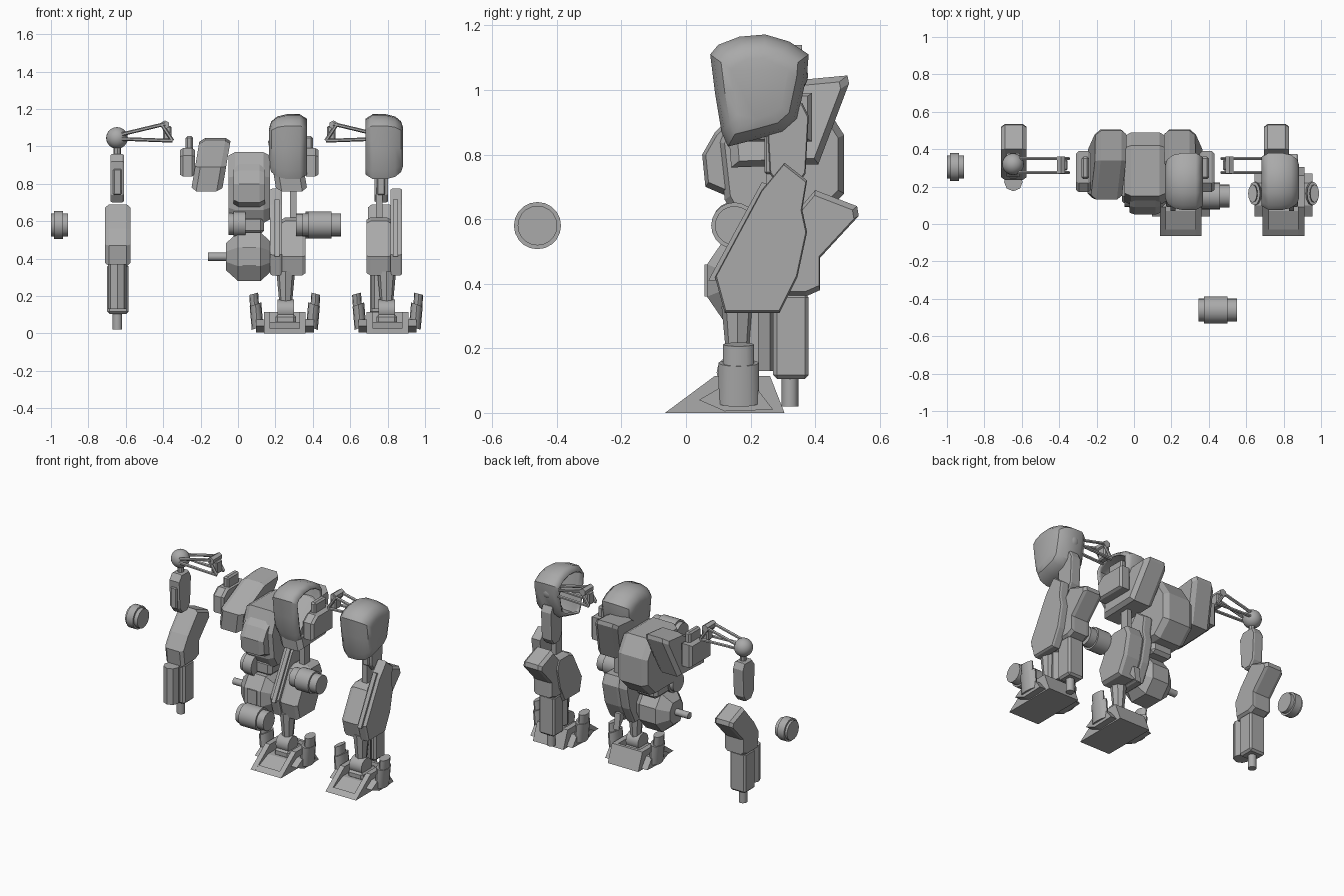
import bpy, bmesh, math
from mathutils import Vector

if "Cube" in bpy.data.objects:
    bpy.data.objects.remove(bpy.data.objects["Cube"])

grey = bpy.data.materials.new("light grey")
grey.diffuse_color = (0.4, 0.4, 0.4, 1)
grey.use_nodes = True
grey.node_tree.nodes["Principled BSDF"].inputs["Base Color"].default_value = grey.diffuse_color


def finish(name, bm, smooth=None):
    bmesh.ops.recalc_face_normals(bm, faces=bm.faces[:])
    me = bpy.data.meshes.new(name)
    bm.to_mesh(me)
    bm.free()
    me.materials.append(grey)
    if smooth:
        for p in me.polygons:
            p.use_smooth = True
        me.set_sharp_from_angle(angle=math.radians(smooth))
    ob = bpy.data.objects.new(name, me)
    bpy.context.collection.objects.link(ob)
    return ob


def loft(name, prof, rings, lean=0, z0=0, smooth=None, open_end=False):
    """Side profile (y, z) swept through (x, scale) rings; lean shears x by height."""
    cy = (min(p[0] for p in prof) + max(p[0] for p in prof)) / 2
    cz = (min(p[1] for p in prof) + max(p[1] for p in prof)) / 2
    bm = bmesh.new()
    loops = []
    for x, s in rings:
        row = []
        for y, z in prof:
            zz = cz + (z - cz) * s
            row.append(bm.verts.new((x + lean * (zz - z0), cy + (y - cy) * s, zz)))
        loops.append(row)
    n = len(prof)
    for a, b in zip(loops, loops[1:]):
        for i in range(n):
            j = (i + 1) % n
            bm.faces.new((a[i], a[j], b[j], b[i]))
    bm.faces.new(loops[0])
    if not open_end:
        bm.faces.new(loops[-1])
    return finish(name, bm, smooth)


def slab(name, prof, x0, x1, chamfer=0.0, s=0.88):
    if not chamfer:
        return loft(name, prof, [(x0, 1), (x1, 1)])
    return loft(name, prof, [(x0, s), (x0 + chamfer, 1), (x1 - chamfer, 1), (x1, s)])


def box(name, x0, x1, y0, y1, z0, z1, bevel=0.0):
    bm = bmesh.new()
    bmesh.ops.create_cube(bm, size=1)
    for v in bm.verts:
        v.co = ((x0 + x1) / 2 + v.co.x * (x1 - x0), (y0 + y1) / 2 + v.co.y * (y1 - y0),
                (z0 + z1) / 2 + v.co.z * (z1 - z0))
    if bevel:
        bmesh.ops.bevel(bm, geom=bm.edges[:], offset=bevel, segments=1, affect='EDGES')
    return finish(name, bm)


def rod(name, p, q, r, r2=None, n=16, flat=1.0):
    p, q = Vector(p), Vector(q)
    bm = bmesh.new()
    bmesh.ops.create_cone(bm, cap_ends=True, segments=n, radius1=r,
                          radius2=r if r2 is None else r2, depth=(q - p).length)
    rot = (q - p).to_track_quat('Z', 'Y').to_matrix()
    for v in bm.verts:
        off = rot @ v.co
        off.x *= flat
        v.co = (p + q) / 2 + off
    return finish(name, bm, 40)


def ball(name, c, r):
    bm = bmesh.new()
    bmesh.ops.create_uvsphere(bm, u_segments=20, v_segments=12, radius=r)
    bmesh.ops.translate(bm, verts=bm.verts[:], vec=c)
    return finish(name, bm, 60)


def mirrored(obs, cx):
    """Copies of the objects reflected across the plane x = cx."""
    for ob in obs:
        me = ob.data.copy()
        for v in me.vertices:
            v.co.x = 2 * cx - v.co.x
        me.flip_normals()
        new = ob.copy()
        new.data = me
        new.name = "right_" + ob.name
        bpy.context.collection.objects.link(new)


def drum(name, x0, x1, y, z, r, lips):
    """Cylinder along x with narrower end lips."""
    a, b = x0 + lips[0], x1 - lips[1]
    rod(name, (a, y, z), (b, y, z), r, n=20)
    rod(name + "_core", (x0, y, z), (x1, y, z), r * 0.84, n=20)


# torso hull and cockpit
slab("torso", [(.12, .66), (.10, .84), (.15, .97), (.42, .97), (.49, .86), (.49, .68), (.40, .59), (.16, .59)],
     -.05, .17, .035, .9)
slab("cockpit", [(.13, .67), (.06, .70), (.05, .80), (.09, .87), (.14, .92), (.2, .9), (.2, .67)],
     -.025, .145, .03, .85)
box("waist", -.02, .14, .14, .34, .53, .63, .02)
# pelvis with tapered hubs
PELVIS = [(.065, .36), (.065, .46), (.12, .54), (.26, .54), (.32, .46), (.32, .36), (.25, .28), (.12, .28)]
loft("pelvis", PELVIS, [(-.065, .55), (0, 1), (.12, 1), (.185, .55)])
box("pelvis_plate", .025, .095, .057, .07, .36, .46)
rod("hub_pin", (-.16, .19, .41), (.28, .19, .41), .022)
# hip drums and loose drums
drum("hip_drum", -.05, .04, .15, .585, .07, (.025, 0))
drum("outer_hip_drum", .31, .51, .15, .58, .072, (.05, .05))
drum("front_drum", .345, .55, -.46, .58, .073, (.03, .05))
drum("loose_wheel", -1, -.91, .305, .58, .074, (.015, .025))

# shoulder block, mount and link
arm = [loft("shoulder", [(.14, .76), (.13, .89), (.34, 1.03), (.50, 1.045), (.505, 1.02), (.41, .77)],
            [(-.228, .86), (-.20, 1), (-.09, 1), (-.062, .88)], lean=.17, z0=.9)]
arm.append(slab("arm_mount", [(.17, .84), (.17, .95), (.22, .99), (.39, .99), (.39, .84)], -.31, -.23, .015))
arm.append(box("mount_fin", -.28, -.24, .24, .36, .97, 1.055, .01))
for y in (.275, .35):
    arm.append(rod("upper_link", (-.62, y, 1.065), (-.39, y, 1.12), .01, n=6))
    arm.append(rod("lower_link", (-.62, y, 1.04), (-.35, y, 1.03), .01, n=6))
    arm.append(rod("link_brace", (-.41, y, 1.12), (-.35, y, 1.03), .01, n=6))
arm.append(rod("link_pin", (-.39, .27, 1.115), (-.39, .36, 1.115), .024, n=6))
arm.append(box("link_block", -.40, -.355, .285, .345, 1.025, 1.11, .008))
arm.append(ball("shoulder_ball", (-.647, .32, 1.045), .058))
# upper arm
arm.append(rod("arm_pin", (-.645, .32, .94), (-.645, .32, 1.0), .02, n=8))
arm.append(slab("upper_arm", [(.26, .74), (.25, .92), (.28, .96), (.36, .96), (.38, .92), (.37, .74), (.34, .70), (.29, .70)],
                -.682, -.61, .01, .95))
arm.append(box("upper_arm_panel", -.667, -.623, .243, .27, .74, .88, .006))
# forearm, guard and barrel
arm.append(slab("forearm", [(.40, .69), (.53, .64), (.535, .61), (.415, .48), (.415, .38), (.37, .36), (.25, .36),
                            (.235, .47), (.29, .56)], -.71, -.575, .02, .9))
arm.append(box("lower_arm", -.70, -.585, .27, .38, .105, .37, .012))
arm.append(rod("arm_guard", (-.645, .225, .13), (-.645, .225, .37), .05, n=8))
arm.append(rod("barrel", (-.645, .322, .02), (-.645, .322, .12), .026, n=12))
mirrored(arm, .06)

# rounded armour shell, open on its inner side
shell = loft("armour_shell", [(.10, 1.14), (.165, 1.165), (.245, 1.172), (.32, 1.15), (.38, 1.11), (.375, 1.05),
                              (.345, .91), (.30, .87), (.21, .845), (.13, .825), (.11, .87), (.09, .99), (.075, 1.11)],
             [(.167, .58), (.178, .78), (.21, .93), (.26, 1), (.33, 1), (.368, .86)], smooth=35, open_end=True)
mod = shell.modifiers.new("thickness", 'SOLIDIFY')
mod.thickness = .015
leg = [shell]
# leg armour: long outer plate and shorter main body
leg.append(slab("outer_leg_plate", [(.305, .775), (.235, .69), (.09, .42), (.12, .31), (.29, .31), (.345, .42),
                                    (.375, .56), (.36, .63), (.375, .72)], .172, .235, .012, .97))
leg.append(slab("leg_body", [(.25, .62), (.20, .60), (.10, .41), (.125, .31), (.29, .31), (.345, .42), (.375, .56),
                             (.35, .62)], .232, .362, .02, .92))
leg.append(slab("leg_strip", [(.235, .715), (.08, .43), (.07, .41), (.10, .41), (.27, .70)], .195, .222))
leg.append(box("thigh_bar", .278, .312, .25, .31, .58, .78))
leg.append(slab("calf_fin", [(.27, .37), (.34, .37), (.355, .265), (.32, .31)], .245, .285))
# shin and ankle
leg.append(rod("shin", (.255, .16, .12), (.255, .16, .33), .03, .05, n=8))
leg.append(rod("ankle", (.21, .15, .125), (.30, .15, .125), .055, n=16))
leg.append(box("ankle_block", .20, .31, .09, .24, .05, .10, .012))
# foot: wedge rails, deck, lip and heel
RAIL = [(-.065, 0), (.09, .115), (.26, .115), (.305, 0)]
leg.append(slab("foot_rail", RAIL, .138, .172))
leg.append(slab("foot_rail", RAIL, .328, .362))
leg.append(slab("foot_deck", [(-.04, 0), (-.04, .012), (.07, .06), (.28, .06), (.29, 0)], .17, .33))
leg.append(slab("toe_lip", [(-.065, 0), (-.03, .025), (-.03, 0)], .17, .33))
leg.append(slab("heel", [(.23, .05), (.24, .115), (.26, .115), (.305, 0), (.25, 0)], .17, .33))
# tilted side stabilisers
for s in (-1, 1):
    cx = .25
    leg.append(rod("stabiliser", (cx + s * .14, .163, .03), (cx + s * .162, .163, .155), .063, n=12, flat=.5))
    leg.append(rod("stabiliser_cap", (cx + s * .160, .163, .15), (cx + s * .168, .163, .212), .048, n=12, flat=.5))
    leg.append(slab("stabiliser_fin", [(.04, .04), (.10, .075), (.22, .075), (.27, .01), (.12, .005)],
                    min(cx + s * .10, cx + s * .155), max(cx + s * .10, cx + s * .155)))
mirrored(leg, .525)
